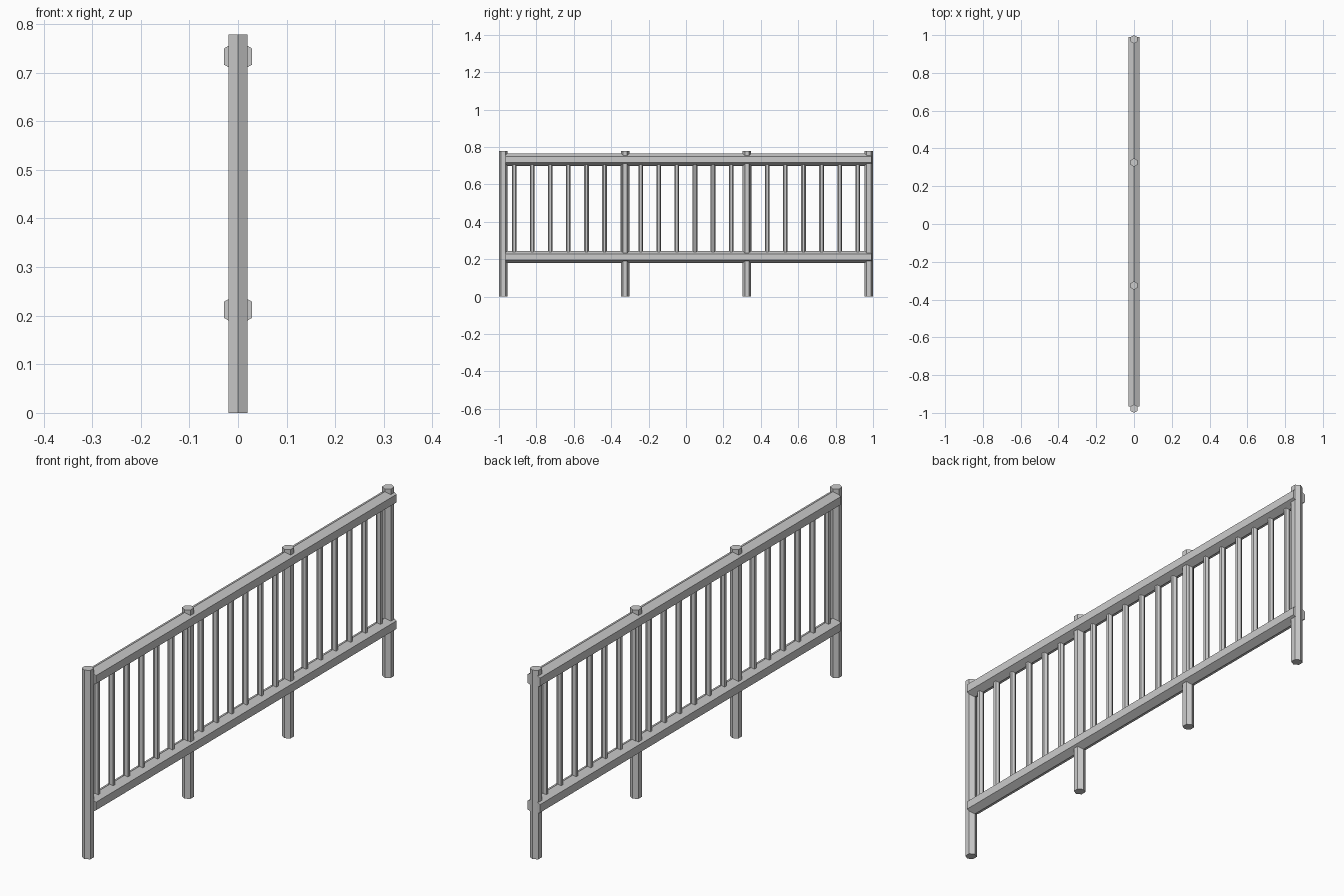
import bpy
import math

if "Cube" in bpy.data.objects:
    bpy.data.objects.remove(bpy.data.objects["Cube"])


def hex_bar(name, start, length, radius, axis):
    """Six-sided bar along 'Z' or 'Y'; hexagon flats face +x and -x."""
    verts = []
    for end in (0, length):
        for i in range(6):
            a = math.radians(60 * i + 90)
            u, v = radius * math.cos(a), radius * math.sin(a)
            offset = (u, v, end) if axis == 'Z' else (u, end, v)
            verts.append([s + o for s, o in zip(start, offset)])
    sides = [(i, (i + 1) % 6, (i + 1) % 6 + 6, i + 6) for i in range(6)]
    faces = sides + [(5, 4, 3, 2, 1, 0), (6, 7, 8, 9, 10, 11)]
    if axis == 'Y':
        faces = [f[::-1] for f in faces]
    mesh = bpy.data.meshes.new(name)
    mesh.from_pydata(verts, [], faces)
    obj = bpy.data.objects.new(name, mesh)
    bpy.context.collection.objects.link(obj)
    return obj


# Posts
for i in range(4):
    hex_bar(f"post_{i + 1}", (0, -0.9775 + i * 0.6517, 0), 0.778, 0.0225, 'Z')

# Rails, slightly offset towards the back
for name, z in (("lower_rail", 0.212), ("upper_rail", 0.733)):
    hex_bar(name, (0, -0.966, z), 1.957, 0.0333, 'Y')

# Evenly spaced balusters between the rails
for i in range(20):
    hex_bar(f"baluster_{i + 1}", (0, -0.919 + i * 0.0967, 0.212), 0.521, 0.0125, 'Z')
